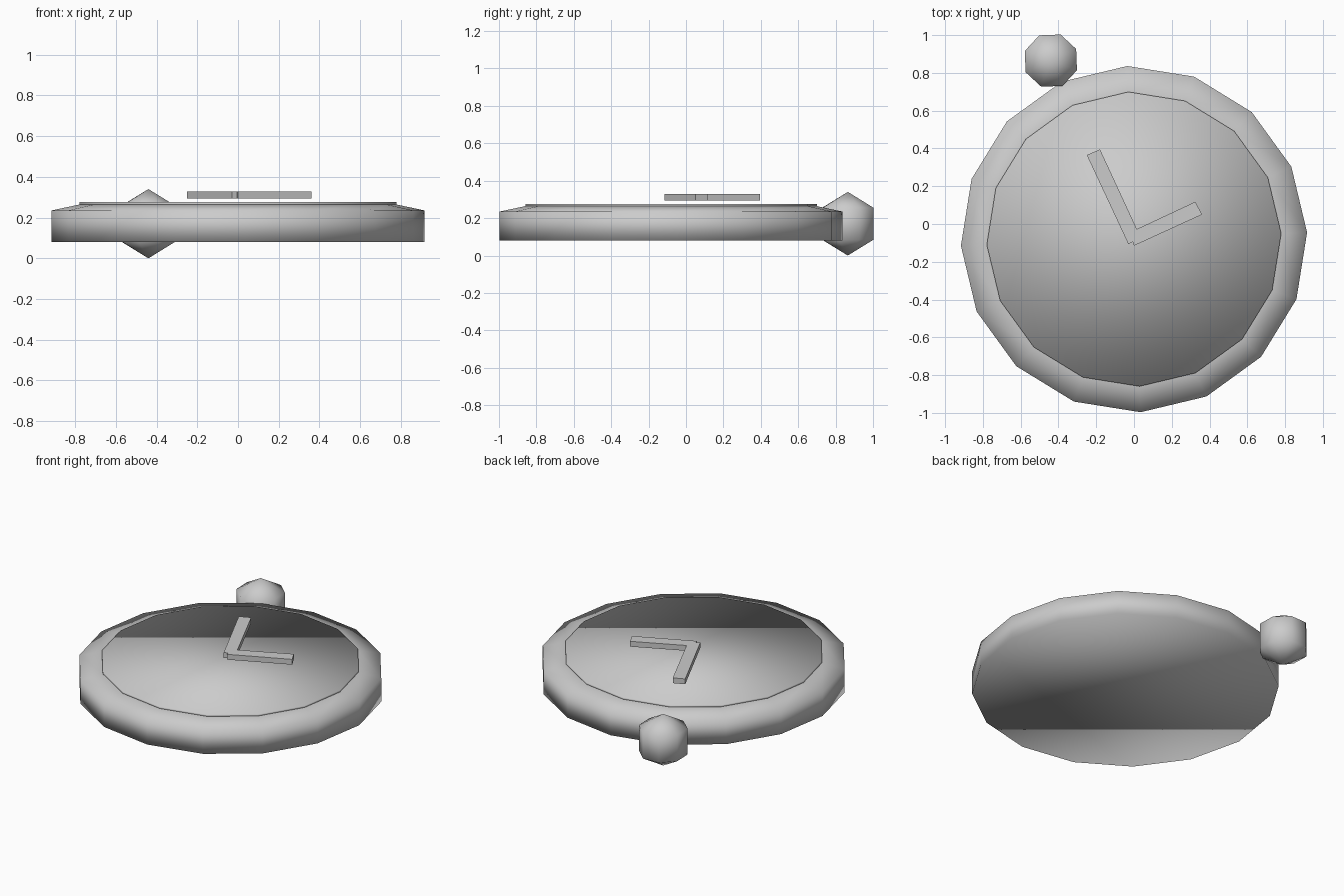
import bpy, bmesh, math

if "Cube" in bpy.data.objects:
    bpy.data.objects.remove(bpy.data.objects["Cube"])

grey = bpy.data.materials.new("light grey")
grey.diffuse_color = (0.6, 0.6, 0.6, 1)
grey.use_nodes = True
grey.node_tree.nodes["Principled BSDF"].inputs["Base Color"].default_value = grey.diffuse_color


def finish(name, bm, smooth):
    bmesh.ops.recalc_face_normals(bm, faces=bm.faces)
    for f in bm.faces:
        f.smooth = smooth
    me = bpy.data.meshes.new(name)
    bm.to_mesh(me)
    bm.free()
    me.materials.append(grey)
    ob = bpy.data.objects.new(name, me)
    bpy.context.collection.objects.link(ob)
    return ob


def lathe(name, profile, sides, turn, centre):
    """Capped solid made of rings of (radius, height)."""
    bm = bmesh.new()
    rings = []
    for r, z in profile:
        angles = [turn + 2 * math.pi * i / sides for i in range(sides)]
        rings.append([bm.verts.new((centre[0] + r * math.cos(a),
                                    centre[1] + r * math.sin(a), z)) for a in angles])
    for low, high in zip(rings, rings[1:]):
        for i in range(sides):
            j = (i + 1) % sides
            bm.faces.new((low[i], low[j], high[j], high[i]))
    bm.faces.new(rings[0])
    bm.faces.new(rings[-1])
    return finish(name, bm, True)


TURN = math.radians(2.2)
CENTRE = (0, -0.08)

# Case with sloping bezel, and the dial plate on top
lathe("case", [(0.917, 0.08), (0.917, 0.235), (0.78, 0.264)], 16, TURN, CENTRE)
lathe("dial", [(0.78, 0.26), (0.78, 0.276)], 16, TURN, CENTRE)

# Winding knob beside the rim
bm = bmesh.new()
bmesh.ops.create_uvsphere(bm, u_segments=8, v_segments=3, radius=0.17)
ob = finish("knob", bm, True)
ob.location = (-0.44, 0.865, 0.17)
ob.rotation_euler.z = math.radians(22.5) + TURN

# Hour and minute hands joined at the pivot
outline = [(-0.25, 0.365), (-0.18, 0.395), (0.015, -0.027), (0.325, 0.118),
           (0.36, 0.05), (0.0, -0.115), (-0.006, -0.095), (-0.03, -0.106)]
bm = bmesh.new()
face = bm.faces.new([bm.verts.new((x, y, 0.294)) for x, y in outline])
top = bmesh.ops.extrude_face_region(bm, geom=[face])["geom"]
bmesh.ops.translate(bm, vec=(0, 0, 0.035),
                    verts=[v for v in top if isinstance(v, bmesh.types.BMVert)])
if not any(f.normal.z < -0.9 for f in bm.faces) and face.is_valid:
    face.normal_flip()
finish("hands", bm, False)
